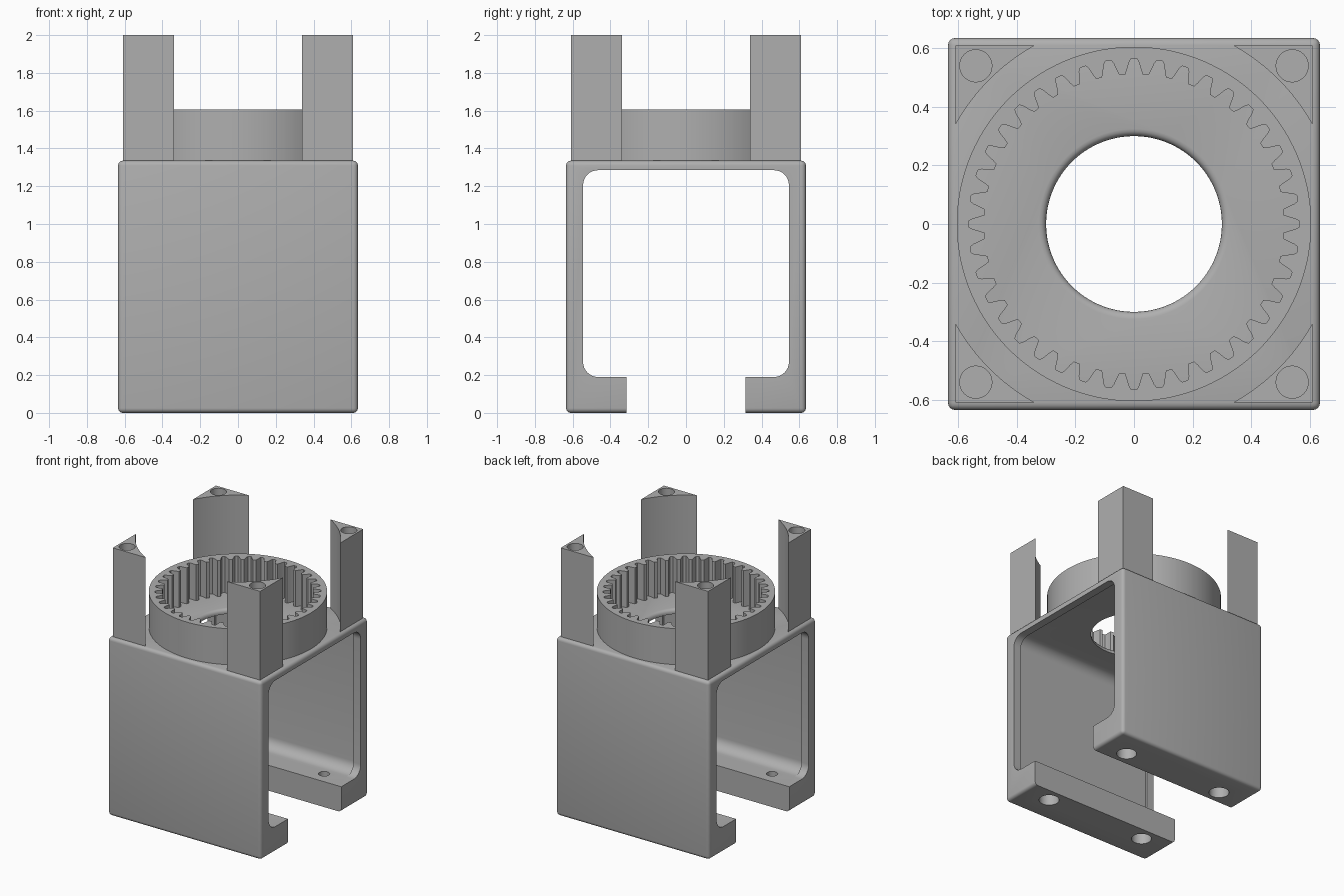
import bpy, bmesh
from math import pi, sin, cos, atan2, hypot
from mathutils import Vector

cube = bpy.data.objects.get("Cube")
if cube:
    bpy.data.objects.remove(cube, do_unlink=True)

grey = bpy.data.materials.new("plain_grey")
grey.use_nodes = True
GREY = (0.43, 0.43, 0.43, 1)
grey.diffuse_color = GREY
grey.node_tree.nodes["Principled BSDF"].inputs["Base Color"].default_value = GREY


def finish(name, bm):
    bmesh.ops.recalc_face_normals(bm, faces=bm.faces)
    mesh = bpy.data.meshes.new(name)
    bm.to_mesh(mesh)
    bm.free()
    mesh.materials.append(grey)
    ob = bpy.data.objects.new(name, mesh)
    bpy.context.collection.objects.link(ob)
    return ob


def prism(name, points, lo, hi, axis="z"):
    """Extrude an outline along z (x, y points) or along x (y, z points)."""
    bm = bmesh.new()
    place = (lambda a, b: (a, b, lo)) if axis == "z" else (lambda a, b: (lo, a, b))
    face = bm.faces.new([bm.verts.new(place(a, b)) for a, b in points])
    out = bmesh.ops.extrude_face_region(bm, geom=[face])
    shift = Vector((0, 0, hi - lo)) if axis == "z" else Vector((hi - lo, 0, 0))
    bmesh.ops.translate(bm, vec=shift,
                        verts=[g for g in out["geom"] if isinstance(g, bmesh.types.BMVert)])
    return finish(name, bm)


def circle(r, n, cx=0, cy=0):
    return [(cx + r * cos(2 * pi * i / n), cy + r * sin(2 * pi * i / n)) for i in range(n)]


def rounded(y, z0, z1, r):
    pts = []
    corners = [(y - r, z1 - r), (r - y, z1 - r), (r - y, z0 + r), (y - r, z0 + r)]
    for q, (cy, cz) in enumerate(corners):
        for i in range(9):
            a = (q + i / 8) * pi / 2
            pts.append((cy + r * cos(a), cz + r * sin(a)))
    return pts


def lathe(name, profile, n):
    """Closed solid of revolution from (radius, z) points."""
    bm = bmesh.new()
    rings = [[bm.verts.new((x, y, z)) for x, y in circle(r, n)] for r, z in profile]
    for a, b in zip(rings, rings[1:]):
        for i in range(n):
            j = (i + 1) % n
            bm.faces.new((a[i], a[j], b[j], b[i]))
    bm.faces.new(rings[0])
    bm.faces.new(rings[-1])
    return finish(name, bm)


def cut(ob, cutters):
    for c in cutters:
        mod = ob.modifiers.new("cut", "BOOLEAN")
        mod.operation = "DIFFERENCE"
        mod.solver = "EXACT"
        mod.object = c
    bpy.context.view_layer.update()
    ob.data = bpy.data.meshes.new_from_object(
        ob.evaluated_get(bpy.context.evaluated_depsgraph_get()))
    ob.modifiers.clear()
    for c in cutters:
        bpy.data.objects.remove(c, do_unlink=True)


HALF, TOP, FOOT, ROOF = 0.635, 1.335, 0.19, 1.285
SIDES = [(1, 1), (-1, 1), (-1, -1), (1, -1)]

# Housing block with softened outer edges
bm = bmesh.new()
bmesh.ops.create_cube(bm, size=1)
for v in bm.verts:
    v.co = (v.co.x * 2 * HALF, v.co.y * 2 * HALF, (v.co.z + 0.5) * TOP)
bmesh.ops.bevel(bm, geom=bm.edges[:], offset=0.025, segments=4, profile=0.5, affect="EDGES")
housing = finish("housing", bm)

# Side opening, inner recess, bottom slot and round roof hole
cutters = [
    prism("opening_cutter", rounded(0.545, FOOT, ROOF, 0.08), -1, 1, "x"),
    prism("recess_cutter", rounded(0.562, FOOT, ROOF + 0.015, 0.08), -0.575, 0.575, "x"),
    prism("slot_cutter", [(-0.315, -0.1), (0.315, -0.1), (0.315, 0.4), (-0.315, 0.4)], -1, 1, "x"),
]
lip = [(0.3 + 0.025 * (1 - cos(a)), TOP - 0.025 + 0.025 * sin(a))
       for a in [i * pi / 8 for i in range(5)]]
cutters.append(lathe("hole_cutter", [(0.3, 1.1)] + lip + [(0.325, 1.45)], 96))

# Counterbored screw holes in the feet
for sx, sy in SIDES:
    cutters.append(lathe("screw_cutter", [(0.07, -0.05), (0.07, 0.09), (0.038, 0.09), (0.038, 0.3)], 32))
    cutters[-1].location = (sx * 0.42, sy * 0.42, 0)
cut(housing, cutters)

# Internal gear ring
TEETH = 40
inner = []
for k in range(TEETH):
    for frac, r in [(-0.37, 0.512), (-0.28, 0.53), (-0.2, 0.552), (-0.12, 0.564),
                    (0.12, 0.564), (0.2, 0.552), (0.28, 0.53), (0.37, 0.512)]:
        a = (k + frac) * 2 * pi / TEETH
        inner.append((r * cos(a), r * sin(a)))
bm = bmesh.new()
layers = []
for z in (TOP - 0.005, 1.605):
    layers.append([[bm.verts.new((x, y, z)) for x, y in inner],
                   [bm.verts.new((0.605 * x / hypot(x, y), 0.605 * y / hypot(x, y), z))
                    for x, y in inner]])
(low_in, low_out), (up_in, up_out) = layers
for a, b in [(low_in, up_in), (up_in, up_out), (up_out, low_out), (low_out, low_in)]:
    for i in range(len(inner)):
        j = (i + 1) % len(inner)
        bm.faces.new((a[i], a[j], b[j], b[i]))
gear_ring = finish("gear_ring", bm)

# Corner posts with a curved inner face and a screw hole in the top
parts = [housing, gear_ring]
NEAR, FAR = 0.338, 0.61
start, end = atan2(NEAR, FAR), atan2(FAR, NEAR)
arc = [start + (end - start) * i / 12 for i in range(13)]
radius = hypot(NEAR, FAR)
names = ["back_left_post", "back_right_post", "front_right_post", "front_left_post"]
for name, (sx, sy) in zip(names, SIDES):
    outline = [(FAR, FAR)] + [(radius * cos(a), radius * sin(a)) for a in reversed(arc)]
    post = prism(name, [(sx * x, sy * y) for x, y in outline], TOP - 0.005, 2)
    cut(post, [prism("post_cutter", circle(0.055, 32, sx * 0.54, sy * 0.54), 1.6, 2.1)])
    parts.append(post)

# Smooth the curved surfaces, keep edges sharp
bpy.ops.object.select_all(action="DESELECT")
for ob in parts:
    ob.select_set(True)
bpy.context.view_layer.objects.active = housing
bpy.ops.object.shade_smooth_by_angle(angle=pi / 6)
